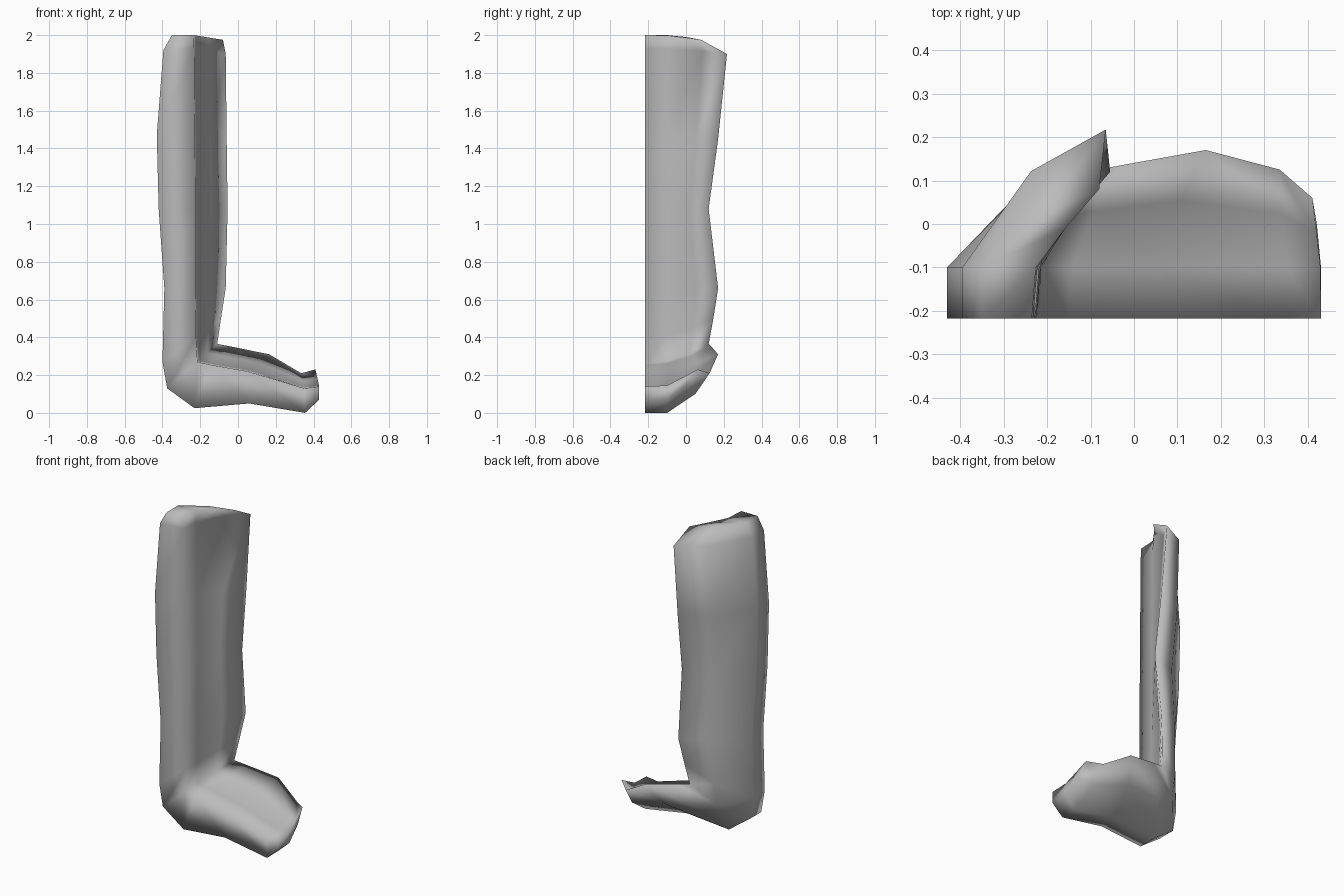
import bpy, bmesh
from mathutils import Vector

cube = bpy.data.objects.get("Cube")
if cube:
    bpy.data.objects.remove(cube)

FRONT, BEND = -0.217, -0.10

# Stations from the top of the upright, round the corner, out to the toe:
# outer front edge (x, z), inner front edge (x, z), back rim (x, y, z)
stations = [
    ((-.35, 2.0), (-.235, 2.0), (-.08, .08, 1.975)),
    ((-.395, 1.92), (-.232, 1.93), (-.065, .217, 1.9)),
    ((-.43, 1.47), (-.228, 1.47), (-.06, .17, 1.45)),
    ((-.42, 1.08), (-.225, 1.08), (-.055, .12, 1.08)),
    ((-.39, .66), (-.225, .66), (-.065, .17, .66)),
    ((-.40, .27), (-.222, .4), (-.09, .145, .5)),
    ((-.375, .13), (-.215, .27), (-.11, .12, .365)),
    ((-.23, .025), (-.15, .255), (-.03, .135, .35)),
    ((.06, .05), (.05, .22), (.165, .17, .31)),
    ((.355, 0), (.35, .13), (.335, .125, .21)),
    ((.43, .07), (.43, .14), (.41, .06, .23)),
]


def blend(edge, rim, depth, back):
    """Point between a front edge and the rim, with its own share in y."""
    p = edge.lerp(rim, depth)
    p.y = FRONT + back * (rim.y - FRONT)
    return p


def section(outer, inner, rim):
    """Closed cross-section that tapers towards the back rim."""
    a = Vector((outer[0], FRONT, outer[1]))
    k = Vector((inner[0], FRONT, inner[1]))
    t = Vector(rim)
    b = Vector((a.x, BEND, a.z))
    j = k.lerp(t, .06)
    j.y = BEND
    return [a, b, blend(a, t, .48, .78), t, blend(k, t, .5, .7), j, k]


# Curved L-shaped shell, lofted through the sections
bm = bmesh.new()
rings = [[bm.verts.new(p) for p in section(*s)] for s in stations]
for r, s in zip(rings, rings[1:]):
    for i in range(len(r)):
        n = (i + 1) % len(r)
        bm.faces.new((r[i], r[n], s[n], s[i]))

# End caps, split into quads and a triangle
for r in (rings[0], rings[-1]):
    bm.faces.new((r[0], r[1], r[5], r[6]))
    bm.faces.new((r[1], r[2], r[4], r[5]))
    bm.faces.new((r[2], r[3], r[4]))
bmesh.ops.recalc_face_normals(bm, faces=bm.faces)
for f in bm.faces:
    f.smooth = True

mesh = bpy.data.meshes.new("bent_shell")
bm.to_mesh(mesh)
bm.free()
shell = bpy.data.objects.new("bent_shell", mesh)
bpy.context.collection.objects.link(shell)

# Plain grey
grey = bpy.data.materials.new("plain_grey")
grey.use_nodes = True
colour = (.5, .5, .5, 1)
grey.diffuse_color = colour
grey.node_tree.nodes["Principled BSDF"].inputs["Base Color"].default_value = colour
mesh.materials.append(grey)
